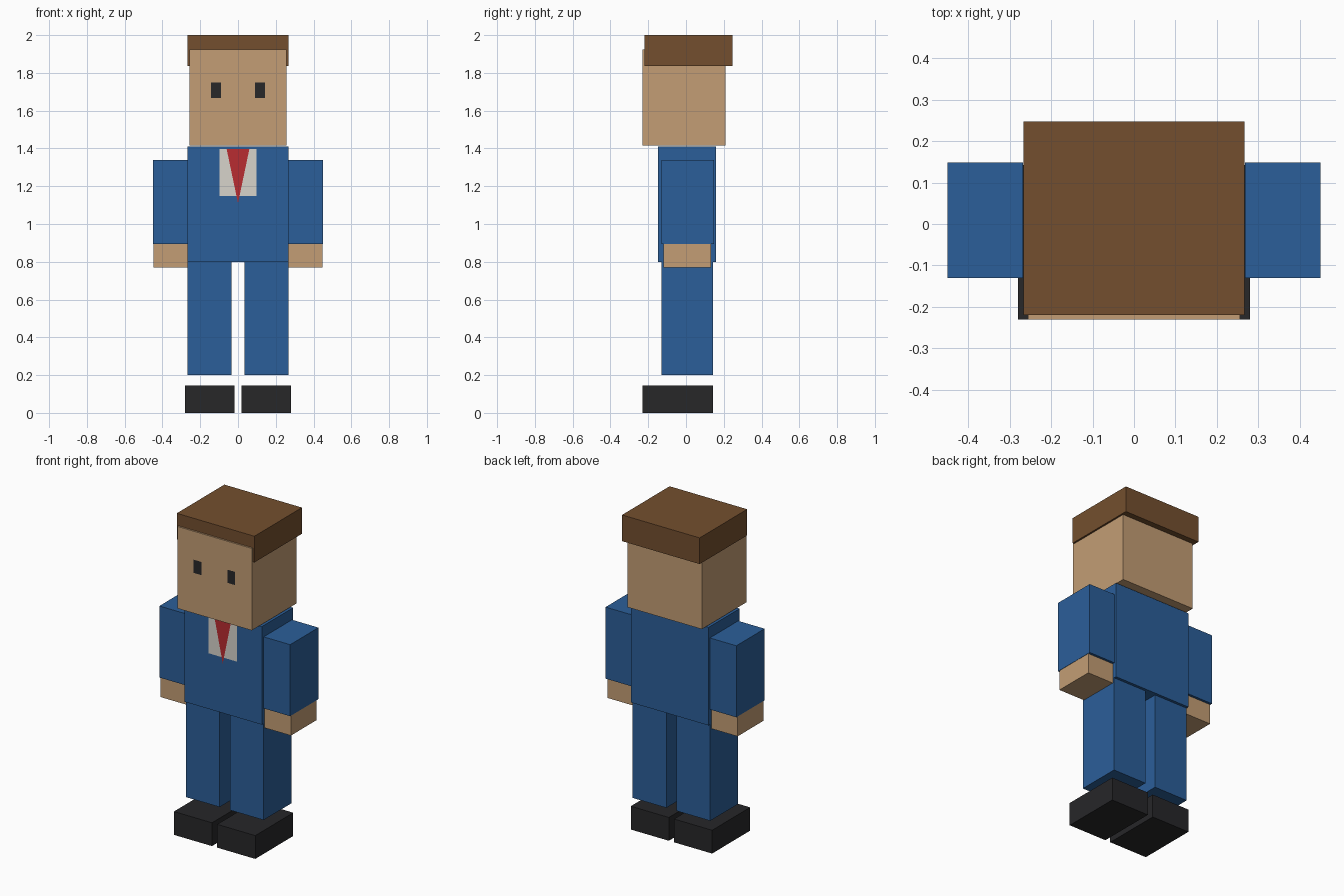
import bpy

if "Cube" in bpy.data.objects:
    bpy.data.objects.remove(bpy.data.objects["Cube"])


def material(name, rgb):
    """Flat colour given as 0-255 sRGB, stored as linear."""
    mat = bpy.data.materials.new(name)
    mat.diffuse_color = [(c / 255) ** 2.2 for c in rgb] + [1]
    mat.use_nodes = True
    mat.node_tree.nodes["Principled BSDF"].inputs["Base Color"].default_value = mat.diffuse_color
    return mat


BLUE = material("suit_blue", (47, 95, 152))
SKIN = material("skin", (194, 156, 116))
HAIR = material("hair_brown", (115, 80, 50))
DARK = material("dark", (43, 43, 45))
WHITE = material("shirt_white", (214, 210, 202))
RED = material("tie_red", (183, 48, 52))


def box(name, x, y, z, mat):
    """Box spanning the given (min, max) ranges."""
    spans = (x, y, z)
    bpy.ops.mesh.primitive_cube_add(size=1, location=[(a + b) / 2 for a, b in spans])
    obj = bpy.context.object
    obj.name = name
    obj.scale = [b - a for a, b in spans]
    bpy.ops.object.transform_apply(location=False, rotation=False, scale=True)
    obj.data.materials.append(mat)
    return obj


def panel(name, outline, y, mat):
    """Flat front-facing polygon from (x, z) points, counter-clockwise from the front."""
    mesh = bpy.data.meshes.new(name)
    mesh.from_pydata([(x, y, z) for x, z in outline], [], [range(len(outline))])
    mesh.materials.append(mat)
    obj = bpy.data.objects.new(name, mesh)
    bpy.context.collection.objects.link(obj)
    return obj


def rect(x0, x1, z0, z1):
    return [(x0, z0), (x1, z0), (x1, z1), (x0, z1)]


# Head, hair and torso
box("torso", (-0.267, 0.267), (-0.147, 0.16), (0.80, 1.41), BLUE)
box("head", (-0.256, 0.256), (-0.23, 0.21), (1.415, 1.925), SKIN)
box("hair", (-0.267, 0.267), (-0.22, 0.247), (1.837, 2.0), HAIR)

# Shirt front and pointed tie
panel("shirt_front", rect(-0.098, 0.098, 1.147, 1.396), -0.1485, WHITE)
panel("tie", [(0, 1.11), (0.06, 1.396), (-0.06, 1.396)], -0.15, RED)

# Paired limbs: inner and outer x, depth, height
limbs = [
    ("arm", (0.268, 0.45), (-0.13, 0.148), (0.895, 1.34), BLUE),
    ("hand", (0.268, 0.448), (-0.12, 0.133), (0.77, 0.895), SKIN),
    ("leg", (0.035, 0.267), (-0.13, 0.143), (0.20, 0.80), BLUE),
    ("shoe", (0.018, 0.28), (-0.23, 0.143), (0.0, 0.145), DARK),
]
for side, sign in (("left", 1), ("right", -1)):
    for name, x, y, z, mat in limbs:
        box(f"{side}_{name}", sorted(sign * v for v in x), y, z, mat)
    # Eyes
    x0, x1 = sorted((sign * 0.09, sign * 0.143))
    panel(f"{side}_eye", rect(x0, x1, 1.667, 1.749), -0.2315, DARK)
